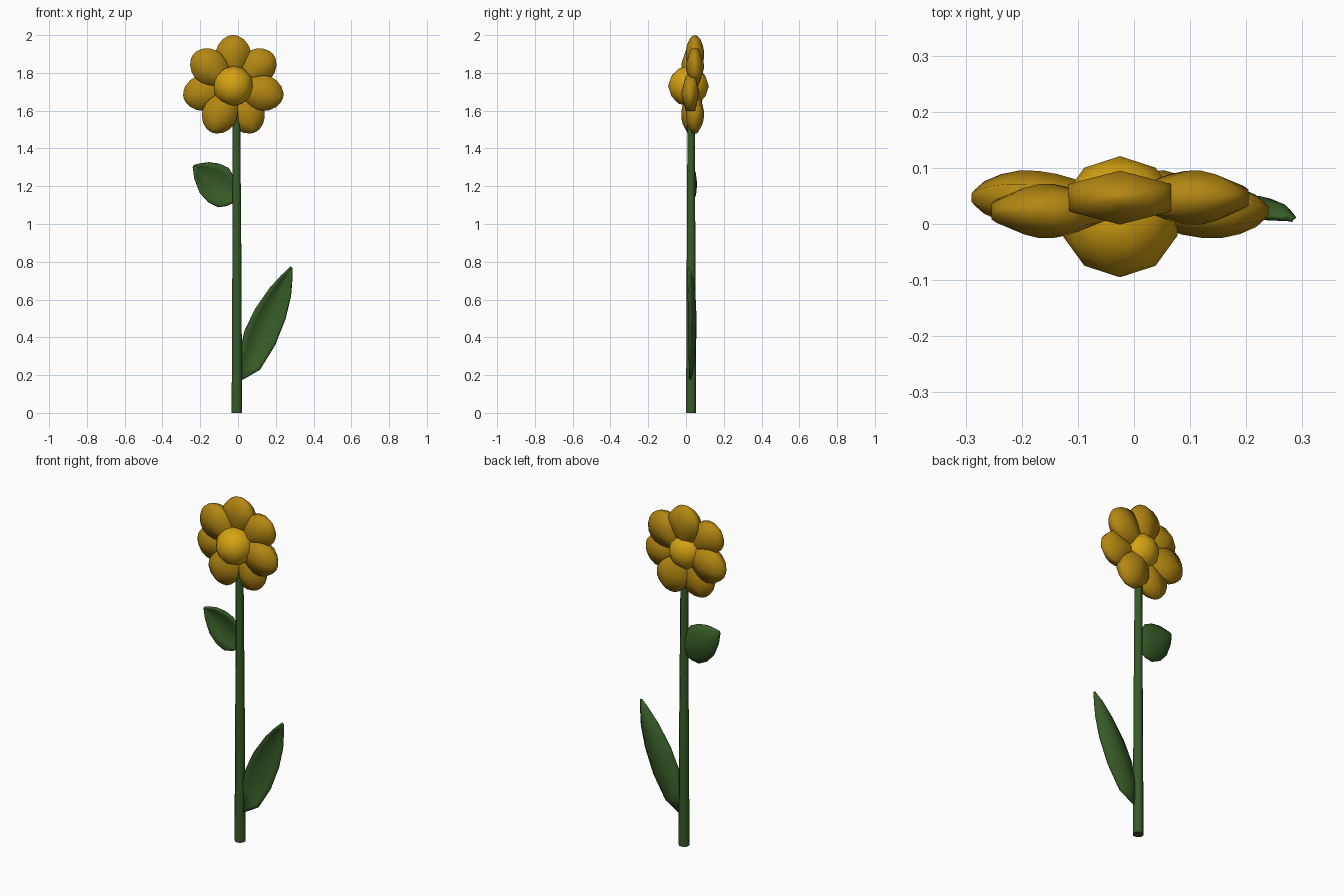
import bpy, bmesh, math
from mathutils import Vector

if "Cube" in bpy.data.objects:
    bpy.data.objects.remove(bpy.data.objects["Cube"])


def material(name, rgb):
    m = bpy.data.materials.new(name)
    m.diffuse_color = (*rgb, 1)
    m.use_nodes = True
    m.node_tree.nodes["Principled BSDF"].inputs["Base Color"].default_value = m.diffuse_color
    return m


GOLD = material("bright_gold", (0.66, 0.36, 0.006))
OCHRE = material("deep_gold", (0.45, 0.24, 0.006))
GREEN = material("leaf_green", (0.038, 0.105, 0.02))


def make_object(name, bm, mat, angle=70):
    bmesh.ops.recalc_face_normals(bm, faces=bm.faces)
    mesh = bpy.data.meshes.new(name)
    bm.to_mesh(mesh)
    bm.free()
    mesh.materials.append(mat)
    ob = bpy.data.objects.new(name, mesh)
    bpy.context.collection.objects.link(ob)
    bpy.ops.object.select_all(action='DESELECT')
    ob.select_set(True)
    bpy.context.view_layer.objects.active = ob
    bpy.ops.object.shade_smooth_by_angle(angle=math.radians(angle))
    return ob


def loft(rings):
    """Skin a list of closed rings and cap both ends."""
    bm = bmesh.new()
    loops = [[bm.verts.new(p) for p in ring] for ring in rings]
    n = len(loops[0])
    for a, b in zip(loops, loops[1:]):
        for i in range(n):
            j = (i + 1) % n
            bm.faces.new((a[i], a[j], b[j], b[i]))
    bm.faces.new(loops[0])
    bm.faces.new(loops[-1])
    return bm


# Tapered stem
stem_rings = []
for z, x, r in ((0, -0.006, 0.029), (0.8, -0.006, 0.025), (1.5, -0.008, 0.021), (1.6, -0.009, 0.018)):
    stem_rings.append([(x + r * math.cos(math.tau * (k + 0.5) / 8) * 1.04,
                        0.027 + r * math.sin(math.tau * (k + 0.5) / 8) * 1.0, z)
                       for k in range(8)])
make_object("stem", loft(stem_rings), GREEN)

# Seven egg-shaped petals, alternating between a front and a back layer
HEAD = Vector((-0.025, 0, 1.73))
EGG = ((0.03, 0.012), (0.045, 0.035), (0.08, 0.062), (0.115, 0.081), (0.15, 0.092),
       (0.185, 0.0925), (0.218, 0.08), (0.248, 0.056), (0.265, 0.028), (0.27, 0.008))
for k in range(7):
    a = math.radians(90) + math.tau * k / 7
    out = Vector((math.cos(a), 0, math.sin(a)))
    side = Vector((-math.sin(a), 0, math.cos(a)))
    depth = 0.023 if k % 2 else 0.047
    rings = []
    for r, w in EGG:
        ring = []
        for s in range(6):
            t = math.radians(30 + 60 * s)
            ring.append(HEAD + out * r + side * (w * math.cos(t) / math.cos(math.pi / 6))
                        + Vector((0, depth + 0.52 * w * math.sin(t), 0)))
        rings.append(ring)
    make_object(f"petal_{k + 1}", loft(rings), OCHRE, 80)

# Round flower centre
bm = bmesh.new()
bmesh.ops.create_icosphere(bm, subdivisions=2, radius=0.108)
bmesh.ops.translate(bm, verts=bm.verts, vec=HEAD + Vector((0, 0.013, 0)))
make_object("flower_centre", bm, GOLD)


def leaf(name, edge_a, edge_b, y_base, y_tip, cup):
    """Cupped blade between two edge curves running from base to tip."""
    bm = bmesh.new()
    n, cols = len(edge_a), 6
    rows = []
    for i, (a, b) in enumerate(zip(edge_a, edge_b)):
        t = i / (n - 1)
        row = []
        for c in range(cols + 1):
            u = c / cols
            y = y_base + (y_tip - y_base) * t
            y += cup * math.sin(math.pi * t) ** 0.6 * math.sin(math.pi * u)
            row.append(bm.verts.new((a[0] + (b[0] - a[0]) * u, y, a[1] + (b[1] - a[1]) * u)))
        rows.append(row)
    for p, q in zip(rows, rows[1:]):
        for c in range(cols):
            bm.faces.new((p[c], p[c + 1], q[c + 1], q[c]))
    ob = make_object(name, bm, GREEN)
    mod = ob.modifiers.new("thickness", 'SOLIDIFY')
    mod.thickness = 0.01
    mod.offset = 0


# Long lower leaf and short upper leaf
leaf("lower_leaf",
     ((0.0, 0.19), (0.01, 0.31), (0.035, 0.43), (0.09, 0.545), (0.17, 0.66), (0.23, 0.725), (0.28, 0.772)),
     ((0.02, 0.175), (0.115, 0.23), (0.195, 0.36), (0.25, 0.5), (0.278, 0.62), (0.284, 0.70), (0.285, 0.768)),
     0.022, 0.008, 0.035)
leaf("upper_leaf",
     ((-0.01, 1.15), (-0.015, 1.235), (-0.05, 1.295), (-0.1, 1.318), (-0.155, 1.325), (-0.2, 1.318), (-0.233, 1.31)),
     ((-0.015, 1.12), (-0.06, 1.097), (-0.105, 1.09), (-0.155, 1.115), (-0.2, 1.165), (-0.228, 1.24), (-0.236, 1.302)),
     0.027, 0.02, 0.03)
